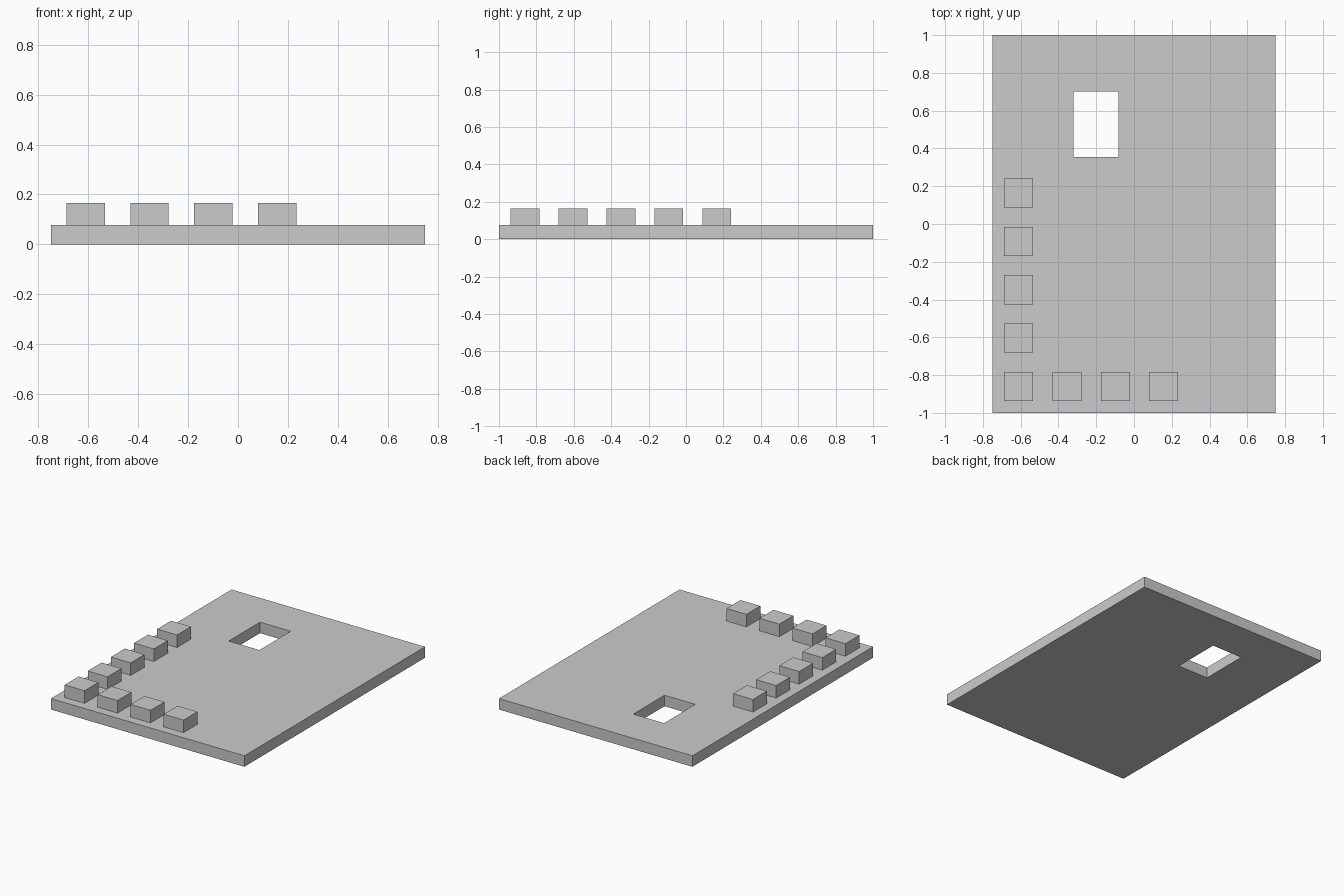
import bpy, bmesh

if "Cube" in bpy.data.objects:
    bpy.data.objects.remove(bpy.data.objects["Cube"])

PLATE_TOP = 0.077
BLOCK_TOP = 0.165
BLOCK_SIZE = 0.154
PITCH = 0.256


def add_object(name, bm):
    bmesh.ops.recalc_face_normals(bm, faces=bm.faces)
    mesh = bpy.data.meshes.new(name)
    bm.to_mesh(mesh)
    bm.free()
    obj = bpy.data.objects.new(name, mesh)
    bpy.context.collection.objects.link(obj)
    return obj


def rectangle(bm, x0, x1, y0, y1):
    return [bm.verts.new((x, y, 0)) for x, y in ((x0, y0), (x1, y0), (x1, y1), (x0, y1))]


def block(name, x, y):
    bm = bmesh.new()
    bmesh.ops.create_cube(bm, size=1)
    height = BLOCK_TOP - PLATE_TOP
    bmesh.ops.scale(bm, vec=(BLOCK_SIZE, BLOCK_SIZE, height), verts=bm.verts)
    bmesh.ops.translate(bm, vec=(0, 0, height / 2), verts=bm.verts)
    add_object(name, bm).location = (x, y, PLATE_TOP)


# Base plate: a rectangular ring around the window, extruded upwards
bm = bmesh.new()
outer = rectangle(bm, -0.75, 0.75, -1, 1)
inner = rectangle(bm, -0.321, -0.083, 0.356, 0.702)
for i in range(4):
    j = (i + 1) % 4
    bm.faces.new((outer[i], outer[j], inner[j], inner[i]))
extruded = bmesh.ops.extrude_face_region(bm, geom=bm.faces[:], use_keep_orig=True)["geom"]
bmesh.ops.translate(bm, vec=(0, 0, PLATE_TOP),
                    verts=[v for v in extruded if isinstance(v, bmesh.types.BMVert)])
add_object("base_plate", bm)

# Blocks along the left edge, including the corner
for i in range(5):
    block(f"left_block_{i + 1}", -0.611, -0.86 + i * PITCH)

# Blocks along the front edge
for i in range(1, 4):
    block(f"front_block_{i}", -0.611 + i * PITCH, -0.86)
